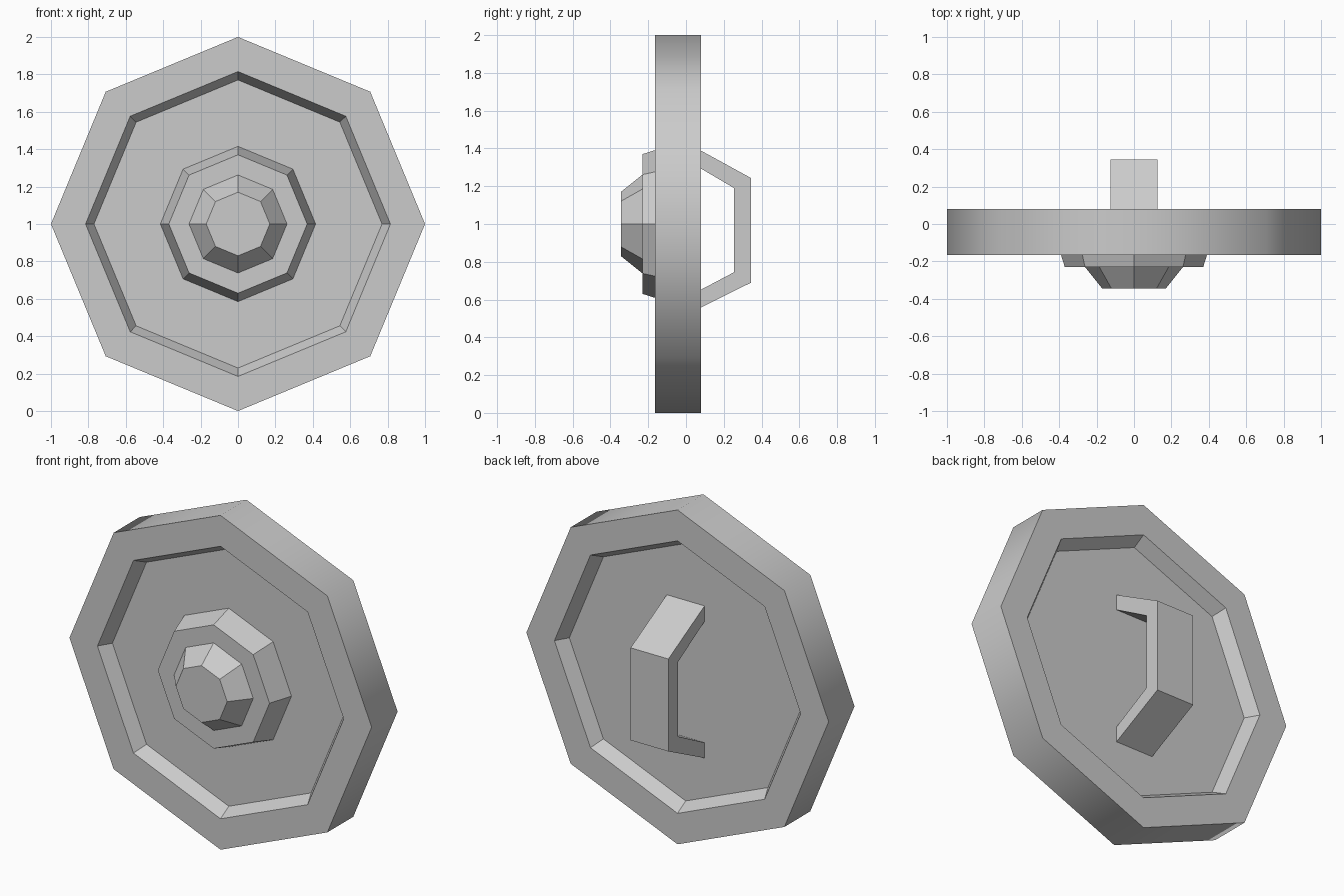
import bpy, bmesh, math

if "Cube" in bpy.data.objects:
    bpy.data.objects.remove(bpy.data.objects["Cube"])

SIDES = 8
CZ = 1.0


def finish(name, bm):
    bmesh.ops.recalc_face_normals(bm, faces=bm.faces)
    mesh = bpy.data.meshes.new(name)
    bm.to_mesh(mesh)
    bm.free()
    obj = bpy.data.objects.new(name, mesh)
    bpy.context.collection.objects.link(obj)
    return obj


def lathe(name, profile, smooth_span=None):
    """Octagonal lathe of (radius, y) points about the y axis, capped at both ends."""
    bm = bmesh.new()
    rings = []
    for r, y in profile:
        angles = [2 * math.pi * i / SIDES for i in range(SIDES)]
        rings.append([bm.verts.new((r * math.cos(a), y, CZ + r * math.sin(a))) for a in angles])
    for k, (a, b) in enumerate(zip(rings, rings[1:])):
        for i in range(SIDES):
            j = (i + 1) % SIDES
            face = bm.faces.new((a[i], a[j], b[j], b[i]))
            if k == smooth_span:
                face.smooth = True
                for u, v in ((a[i], a[j]), (b[i], b[j])):
                    bm.edges.get((u, v)).smooth = False
    bm.faces.new(rings[0])
    bm.faces.new(rings[-1])
    return finish(name, bm)


# Shield plate: smooth-shaded outer band, recessed floor on both sides
FRONT, BACK = -0.165, 0.08
FLOOR_F, FLOOR_B = -0.087, 0.003
lathe("shield_plate", [(0.77, FLOOR_F), (0.815, FRONT), (1.0, FRONT),
                       (1.0, BACK), (0.815, BACK), (0.77, FLOOR_B)], smooth_span=2)

# Stepped boss on the front
lathe("front_boss", [(0.415, FLOOR_F), (0.37, -0.23), (0.262, -0.23), (0.17, -0.345)])

# Bent strap handle on the back: (y, z) profile extruded along x
outer = [(0.003, 1.43), (0.345, 1.243), (0.345, 0.69), (0.003, 0.52)]
inner = [(0.003, 0.612), (0.255, 0.745), (0.255, 1.19), (0.003, 1.338)]
HALF_W = 0.125
bm = bmesh.new()
sides = [[bm.verts.new((x, y, z)) for y, z in outer + inner] for x in (-HALF_W, HALF_W)]
n = len(sides[0])
for i in range(n):
    j = (i + 1) % n
    bm.faces.new((sides[0][i], sides[0][j], sides[1][j], sides[1][i]))
for s in sides:
    for i in range(3):
        bm.faces.new((s[i], s[i + 1], s[6 - i], s[7 - i]))
finish("back_handle", bm)
